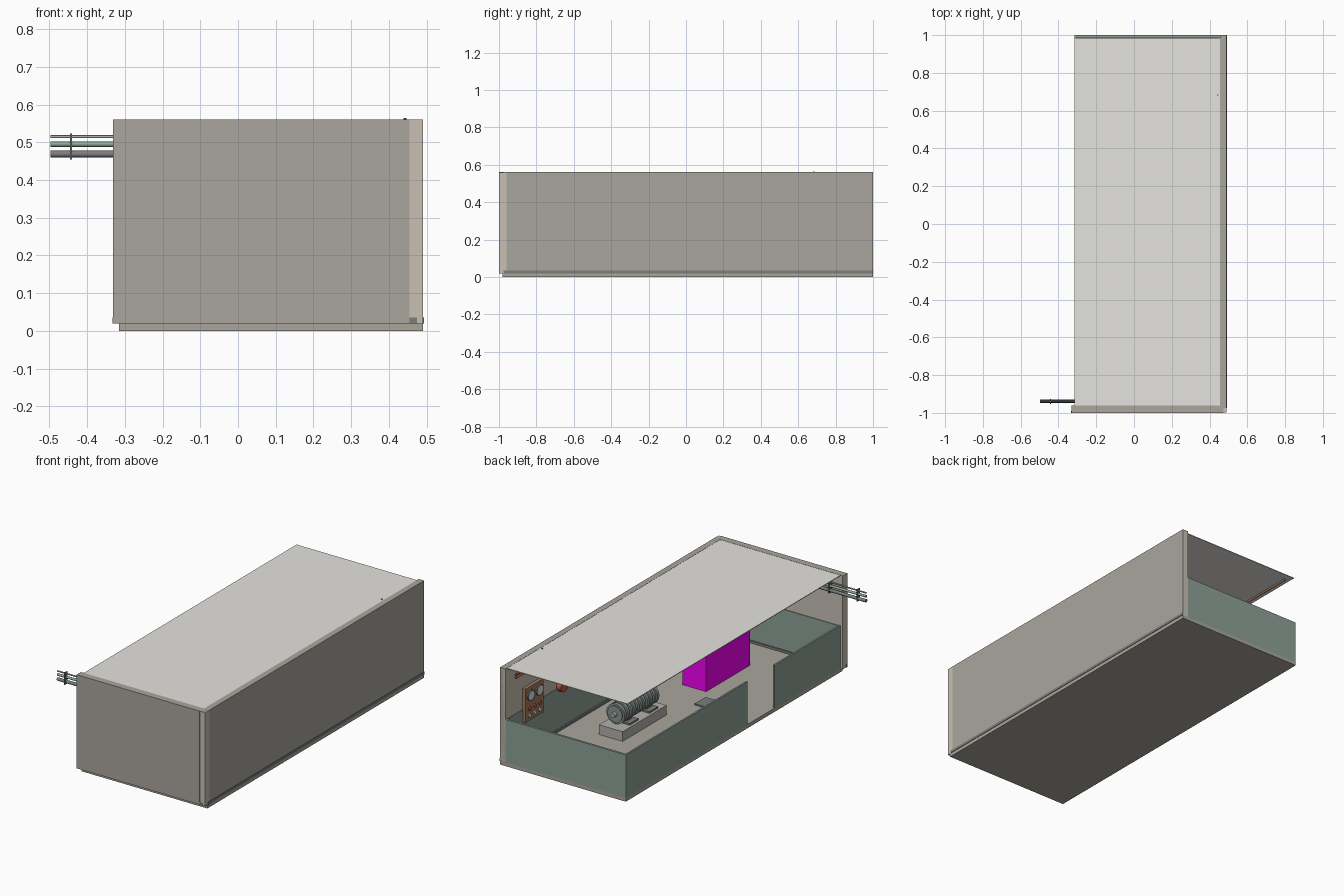
import bpy, math
from mathutils import Vector

mats = {}
PALETTE = {
    "beige": (0.58, 0.53, 0.46), "stone": (0.40, 0.38, 0.34), "green": (0.27, 0.36, 0.31),
    "dark": (0.20, 0.21, 0.21), "white": (0.78, 0.77, 0.74), "magenta": (0.9, 0.0, 0.9),
    "copper": (0.36, 0.20, 0.12), "red": (0.55, 0.10, 0.06), "steel": (0.40, 0.43, 0.45),
    "motor": (0.25, 0.31, 0.29), "pipe_green": (0.25, 0.42, 0.30), "concrete": (0.45, 0.44, 0.41),
}


def paint(ob, name, color):
    if color not in mats:
        m = bpy.data.materials.new(color)
        m.diffuse_color = (*PALETTE[color], 1)
        mats[color] = m
    ob.name = name
    ob.data.materials.append(mats[color])
    return ob


def box(name, x, y, z, color):
    """Box from (min, max) ranges."""
    bpy.ops.mesh.primitive_cube_add(size=1, location=[(a + b) / 2 for a, b in (x, y, z)])
    ob = bpy.context.object
    ob.scale = [b - a for a, b in (x, y, z)]
    bpy.ops.object.transform_apply(location=False, rotation=False, scale=True)
    return paint(ob, name, color)


def rod(name, p, q, r, color, sides=12):
    """Cylinder between two points."""
    p, q = Vector(p), Vector(q)
    bpy.ops.mesh.primitive_cylinder_add(vertices=sides, radius=r, depth=(q - p).length,
                                        location=(p + q) / 2)
    ob = bpy.context.object
    ob.rotation_euler = (q - p).to_track_quat('Z', 'Y').to_euler()
    bpy.ops.object.shade_smooth_by_angle(angle=math.radians(40))
    return paint(ob, name, color)


# Floor slab and ceiling sheet
box("floor", (-0.315, 0.49), (-0.98, 1), (0, 0.022), "stone")
box("ceiling", (-0.315, 0.456), (-0.962, 0.985), (0.556, 0.56), "white")

# Tall walls with darker outer cladding that stops short of the corner
box("front_wall", (-0.33, 0.49), (-0.999, -0.96), (0.02, 0.56), "beige")
box("right_wall", (0.455, 0.489), (-0.96, 1), (0.02, 0.56), "beige")
box("front_cladding", (-0.332, 0.455), (-1, -0.998), (0.02, 0.561), "stone")
box("right_cladding", (0.488, 0.49), (-0.96, 1), (0.02, 0.561), "stone")
box("front_wall_cap", (-0.332, 0.475), (-1, -0.96), (0.559, 0.561), "stone")
box("right_wall_cap", (0.455, 0.49), (-0.975, 1), (0.559, 0.561), "stone")
box("right_wall_end", (0.455, 0.49), (0.999, 1), (0.02, 0.56), "stone")

# Skirting strips, outside and inside
box("front_outer_skirting", (-0.333, 0.475), (-1, -0.99), (0.02, 0.035), "dark")
box("right_outer_skirting", (0.48, 0.493), (-0.975, 1), (0.02, 0.035), "dark")
box("front_inner_skirting", (-0.30, 0.455), (-0.96, -0.948), (0.02, 0.035), "dark")
box("right_inner_skirting", (0.443, 0.455), (-0.96, 0.985), (0.02, 0.035), "dark")

# Green lower panels: inner dado, back wall, left wall with doorway
box("front_dado", (-0.315, 0.455), (-0.96, -0.956), (0.022, 0.268), "green")
box("right_dado", (0.451, 0.455), (-0.96, 1), (0.022, 0.268), "green")
box("back_half_wall", (-0.315, 0.455), (0.987, 1), (0.02, 0.27), "green")
box("left_half_wall_rear", (-0.315, -0.305), (-0.114, 1), (0.02, 0.27), "green")
box("left_half_wall_front", (-0.315, -0.305), (-0.96, -0.36), (0.02, 0.27), "green")

# Pipe bundle along the front wall, leaving through the open left side
for z, r, c in ((0.515, 0.004, "steel"), (0.495, 0.007, "pipe_green"), (0.469, 0.009, "dark")):
    rod("front_pipe", (-0.497, -0.938, z), (0.455, -0.938, z), r, c)
for i in range(5):
    x = -0.443 + i * 0.18
    box("pipe_bracket", (x - 0.003, x + 0.003), (-0.953, -0.927), (0.455, 0.524), "dark")

# Red pipes along the right wall
for z, r in ((0.505, 0.005), (0.488, 0.006)):
    rod("right_wall_pipe", (0.438, -0.93, z), (0.438, 0.93, z), r, "red")

# Ceiling conduit
rod("ceiling_conduit_side", (-0.28, 0.95, 0.55), (-0.28, 0.61, 0.55), 0.006, "copper")
rod("ceiling_conduit_cross", (-0.28, 0.61, 0.55), (0.43, 0.61, 0.55), 0.006, "copper")

# Control panel with gauges, indicators and a feed conduit
box("control_panel", (0.435, 0.455), (0.68, 0.845), (0.195, 0.39), "copper")
rod("panel_conduit", (0.443, 0.682, 0.38), (0.443, 0.682, 0.565), 0.004, "dark", 8)
for y in (0.72, 0.80):
    rod("gauge_rim", (0.436, y, 0.34), (0.428, y, 0.34), 0.032, "dark", 20)
    rod("gauge_face", (0.43, y, 0.34), (0.427, y, 0.34), 0.025, "white", 20)
for row in range(2):
    for col in range(3):
        y, z = 0.715 + col * 0.047, 0.225 + row * 0.04
        rod("indicator", (0.436, y, z), (0.428, y, z), 0.011, ("white", "red")[row], 10)

# Red alarm bell
rod("alarm_bell", (0.455, 0.5, 0.28), (0.425, 0.5, 0.28), 0.035, "red", 20)

# Finned motor on a plinth
box("motor_plinth", (0.10, 0.25), (0.035, 0.436), (0.02, 0.078), "concrete")
rod("motor_core", (0.175, 0.40, 0.145), (0.175, 0.07, 0.145), 0.047, "motor", 24)
for i in range(11):
    y = 0.085 + i * 0.03
    rod("motor_fin", (0.175, y - 0.009, 0.145), (0.175, y + 0.009, 0.145), 0.058, "motor", 24)
rod("motor_shaft", (0.175, 0.42, 0.145), (0.175, 0.39, 0.145), 0.014, "steel")
for y in (0.13, 0.31):
    box("motor_foot", (0.115, 0.235), (y - 0.04, y + 0.04), (0.077, 0.088), "dark")
    box("motor_saddle", (0.145, 0.205), (y - 0.025, y + 0.025), (0.085, 0.115), "motor")

# Magenta machine cabinet
box("machine_cabinet", (0.095, 0.246), (-0.72, -0.32), (0.02, 0.30), "magenta")

# Dark floor plate by the doorway
box("floor_plate", (-0.05, 0.05), (-0.25, -0.15), (0.02, 0.03), "dark")
